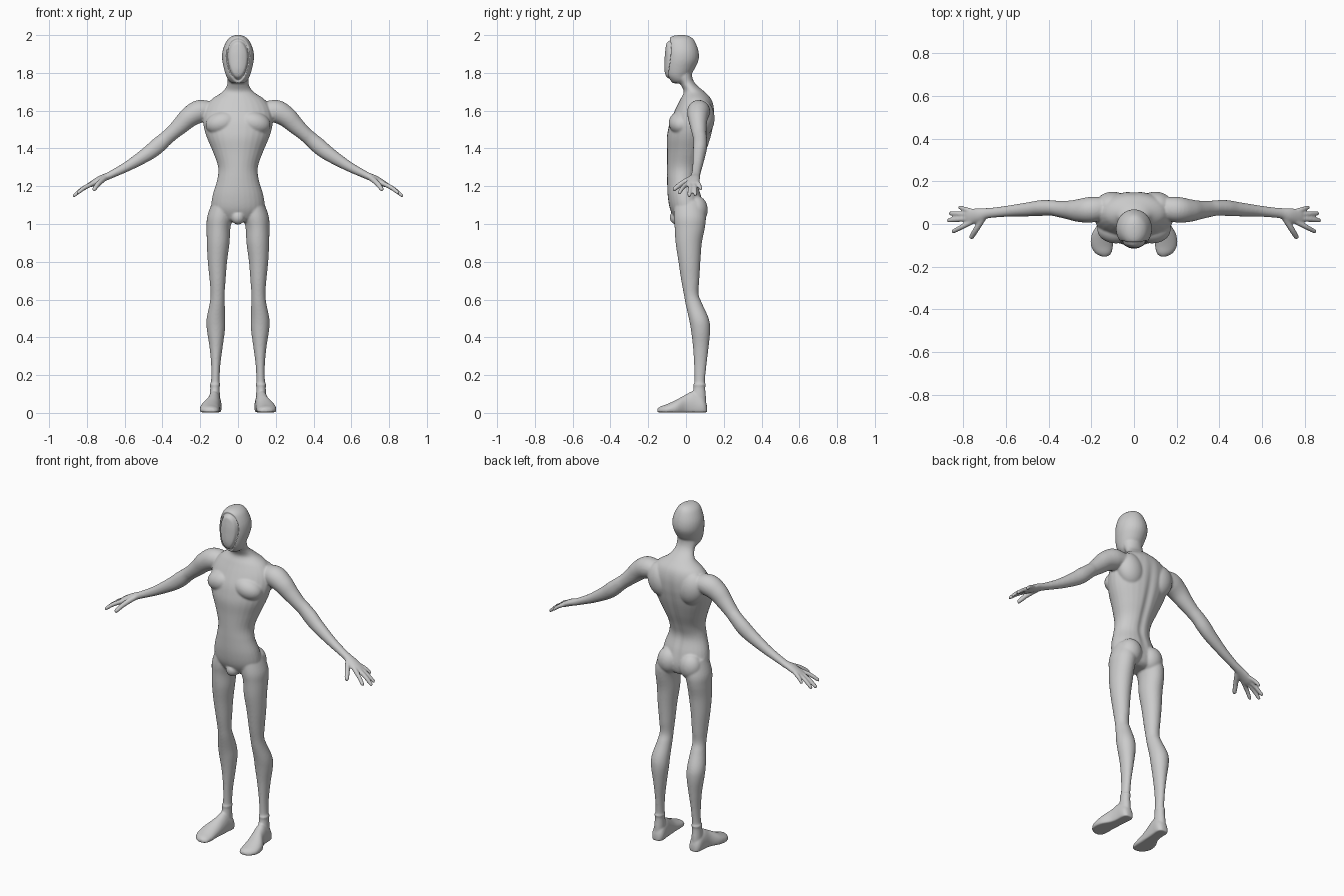
import bpy, bmesh, math
from mathutils import Vector, Matrix

SIDES = 28
bm = bmesh.new()


def spline(rows, steps=5):
    """Catmull-Rom interpolation through rows of numbers."""
    p = [Vector(r) for r in rows]
    p = [p[0]] + p + [p[-1]]
    out = []
    for a, b, c, d in zip(p, p[1:], p[2:], p[3:]):
        for i in range(steps):
            t = i / steps
            out.append(0.5 * (2 * b + (c - a) * t + (2 * a - 5 * b + 4 * c - d) * t * t
                              + (3 * b - a - 3 * c + d) * t ** 3))
    return out + [p[-1]]


def loft(rings):
    """Skin a closed tube over rings of (centre, half-axis u, half-axis v)."""
    loops = []
    for c, u, v in rings:
        loop = []
        for k in range(SIDES):
            a = 2 * math.pi * k / SIDES
            co = c + u * math.cos(a) + v * math.sin(a)
            co.z = max(co.z, 0.003)          # flat soles
            loop.append(bm.verts.new(co))
        loops.append(loop)
    for l0, l1 in zip(loops, loops[1:]):
        for k in range(SIDES):
            j = (k + 1) % SIDES
            bm.faces.new((l0[k], l0[j], l1[j], l1[k]))
    bm.faces.new(loops[0])
    bm.faces.new(loops[-1])


def column(rows, s=1):
    """Upright form: rows of z, centre x, half width, front y, back y."""
    loft([(Vector((s * cx, (f + b) / 2, z)), Vector((rx, 0, 0)), Vector((0, (b - f) / 2, 0)))
          for z, cx, rx, f, b in spline(rows)])


def limb(rows, s=1):
    """Form along a path: rows of x, y, z, sideways radius, vertical radius."""
    pts = spline(rows)
    cs = [Vector((s * p[0], p[1], p[2])) for p in pts]
    rings = []
    for i, p in enumerate(pts):
        t = (cs[min(i + 1, len(cs) - 1)] - cs[max(i - 1, 0)]).normalized()
        side = t.cross(Vector((0, 0, 1))).normalized()
        rings.append((cs[i], side * p[3], side.cross(t) * p[4]))
    loft(rings)


def blob(loc, size, tilt=0):
    m = Matrix.Translation(loc) @ Matrix.Rotation(tilt, 4, 'Y') @ Matrix.Diagonal((*size, 1))
    bmesh.ops.create_icosphere(bm, subdivisions=4, radius=1, matrix=m)


# head
column([(2.0, 0, .012, -.045, -.005), (1.992, 0, .036, -.078, .022), (1.97, 0, .06, -.1, .045),
        (1.92, 0, .081, -.11, .065), (1.87, 0, .084, -.114, .067), (1.82, 0, .074, -.115, .045),
        (1.785, 0, .063, -.107, .022), (1.76, 0, .05, -.088, .015), (1.745, 0, .032, -.07, 0)])

# neck and torso
column([(1.84, 0, .055, -.06, .035), (1.78, 0, .058, -.055, .033), (1.74, 0, .057, -.03, .052),
        (1.70, 0, .082, -.012, .098), (1.66, 0, .14, -.03, .135), (1.61, 0, .175, -.055, .15),
        (1.55, 0, .185, -.082, .15), (1.5, 0, .178, -.095, .142), (1.45, 0, .162, -.102, .13),
        (1.38, 0, .132, -.1, .107), (1.3, 0, .105, -.1, .076), (1.23, 0, .111, -.1, .06),
        (1.15, 0, .135, -.097, .082), (1.08, 0, .14, -.085, .095), (1.03, 0, .11, -.06, .085),
        (1.01, 0, .06, -.04, .06)])
blob((0, -.05, 1.035), (.036, .036, .038))

for s in (1, -1):
    # chest and seat muscles
    blob((s * .085, -.025, 1.535), (.088, .066, .062), s * .25)
    blob((s * .072, .055, 1.075), (.066, .06, .075))
    blob((s * .10, .085, 1.56), (.08, .066, .10), s * .3)

    # leg with knee and ankle ring
    column([(1.12, .08, .055, -.06, .09), (1.04, .095, .068, -.065, .105),
            (.98, .103, .063, -.06, .1), (.9, .105, .06, -.055, .084), (.8, .109, .051, -.04, .076),
            (.7, .108, .042, -.025, .07), (.63, .108, .037, -.012, .066), (.58, .11, .04, -.003, .085),
            (.5, .117, .049, .015, .12), (.44, .117, .048, .026, .128), (.35, .116, .035, .037, .12),
            (.25, .118, .024, .043, .108), (.165, .12, .023, .045, .1), (.15, .122, .029, .038, .106),
            (.135, .122, .025, .04, .102), (.08, .123, .028, .03, .106), (.03, .123, .028, .02, .108)], s)

    # foot, with sections from heel to toe: y, centre x, half width, top z
    loft([(Vector((s * cx, y, top * .35)), Vector((w, 0, 0)), Vector((0, 0, top * .65)))
          for y, cx, w, top in spline([
              (.112, .123, .012, .03), (.105, .123, .026, .06), (.085, .123, .036, .09),
              (.04, .126, .036, .115), (0, .132, .039, .098), (-.05, .147, .051, .07),
              (-.1, .15, .052, .047), (-.135, .144, .039, .034), (-.152, .138, .016, .022)])])

    # arm and palm
    limb([(.13, .075, 1.6, .05, .045), (.2, .067, 1.597, .06, .06), (.255, .063, 1.568, .054, .055),
          (.3, .065, 1.526, .045, .047), (.35, .07, 1.48, .038, .039), (.385, .075, 1.45, .036, .039),
          (.43, .075, 1.41, .037, .042), (.48, .07, 1.371, .034, .038), (.57, .062, 1.314, .027, .028),
          (.64, .055, 1.277, .024, .022), (.69, .05, 1.253, .025, .019),
          (.73, .041, 1.236, .033, .019), (.775, .034, 1.212, .036, .015),
          (.79, .032, 1.204, .03, .01)], s)

    # fingers and thumb: knuckle and tip
    for a, b, r in [((.75, .057, 1.226), (.822, .08, 1.182), .011),
                    ((.76, .044, 1.22), (.866, .05, 1.152), .0115),
                    ((.76, .028, 1.22), (.874, .016, 1.147), .012),
                    ((.755, .013, 1.22), (.852, -.038, 1.163), .012),
                    ((.705, .03, 1.243), (.765, -.068, 1.18), .014)]:
        a, b = Vector(a), Vector(b)
        m = a.lerp(b, .55) + Vector((0, 0, .006))
        limb([(*a, r * 1.1, r * 1.1), (*m, r, r), (*a.lerp(b, .93), r * .85, r * .8),
              (*b, r * .5, r * .5)], s)

bmesh.ops.recalc_face_normals(bm, faces=bm.faces)
mesh = bpy.data.meshes.new("figure_body")
bm.to_mesh(mesh)
bm.free()
body = bpy.data.objects.new("figure_body", mesh)
bpy.context.collection.objects.link(body)
bpy.context.view_layer.objects.active = body
body.select_set(True)

# fuse the parts into one skin and soften the joins
fuse = body.modifiers.new("fuse", 'REMESH')
fuse.mode = 'VOXEL'
fuse.voxel_size = .0052
soften = body.modifiers.new("soften", 'SMOOTH')
soften.factor = .5
soften.iterations = 7
for name in ("fuse", "soften"):
    bpy.ops.object.modifier_apply(modifier=name)

for v in body.data.vertices:
    x, y, z = v.co
    # groove around the oval face plate
    if z > 1.74 and y < -.02:
        d = math.hypot(x / (.054 + .1 * (z - 1.868)), (z - 1.868) / .106)
        v.co.y += .013 * math.exp(-((d - 1) / .085) ** 2)
    # spine furrow
    if y > .03 and 1.02 < z < 1.68:
        v.co.y -= .009 * math.exp(-(x / .02) ** 2) * math.sin(math.pi * (z - 1.02) / .66)

bpy.ops.object.shade_smooth()
